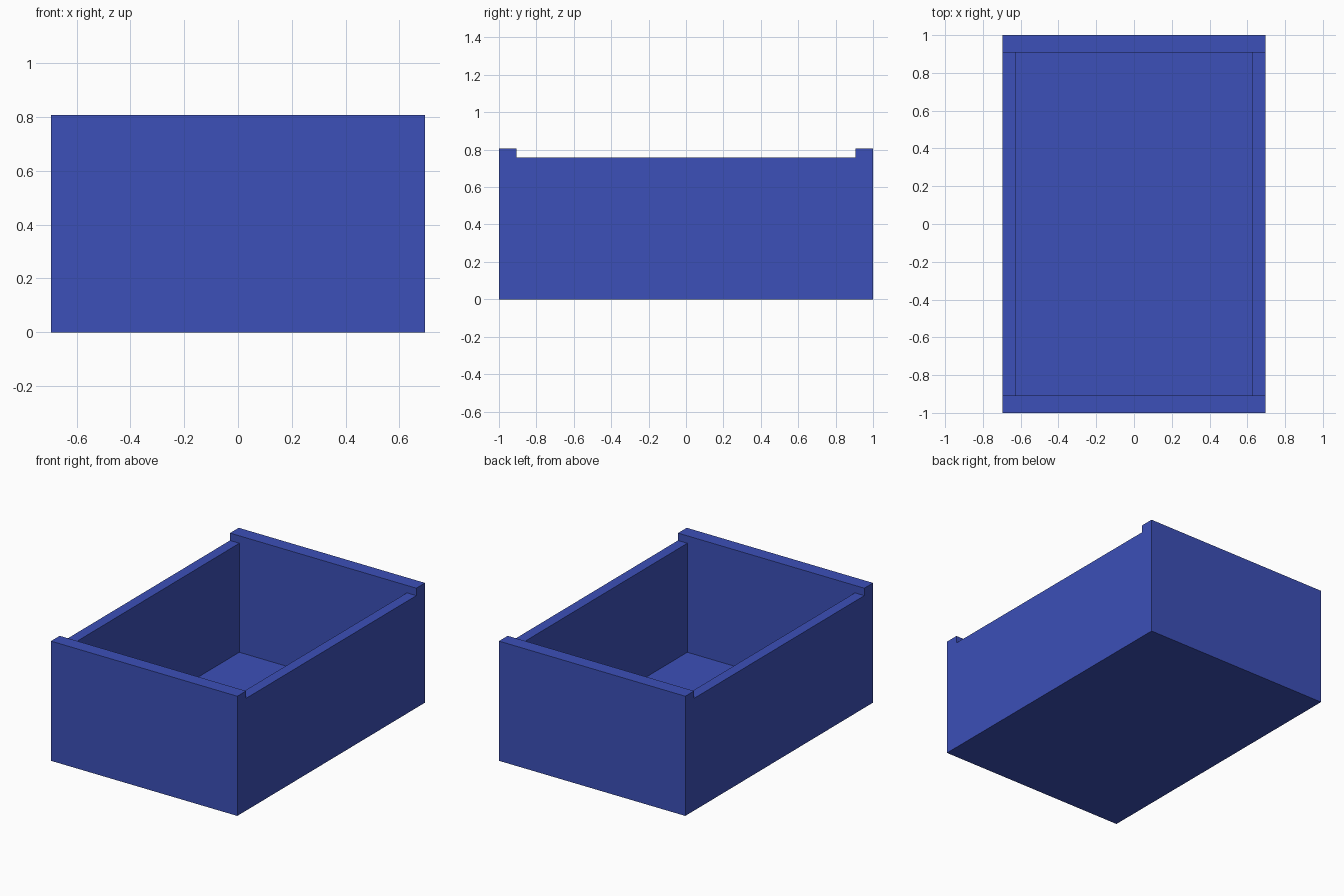
import bpy
import bmesh
from mathutils import Vector

if "Cube" in bpy.data.objects:
    bpy.data.objects.remove(bpy.data.objects["Cube"], do_unlink=True)

HALF_X, HALF_Y = 0.695, 1.0        # outer half sizes
IN_X, IN_Y = 0.625, 0.907          # inner half sizes
END_H, SIDE_H, FLOOR = 0.807, 0.757, 0.022
CLEAR = 0.2                        # how far the cutter pokes out

blue = bpy.data.materials.new("box blue")
blue.use_nodes = True
color = (0.045, 0.08, 0.48, 1.0)
blue.diffuse_color = color
blue.node_tree.nodes["Principled BSDF"].inputs["Base Color"].default_value = color


def extrude_along_y(name, profile, half_y):
    """Solid made from an x-z profile, centred on y = 0."""
    bm = bmesh.new()
    face = bm.faces.new([bm.verts.new((x, -half_y, z)) for x, z in profile])
    moved = bmesh.ops.extrude_face_region(bm, geom=[face])["geom"]
    bmesh.ops.translate(bm, vec=Vector((0, 2 * half_y, 0)),
                        verts=[v for v in moved if isinstance(v, bmesh.types.BMVert)])
    bmesh.ops.recalc_face_normals(bm, faces=bm.faces)
    mesh = bpy.data.meshes.new(name)
    bm.to_mesh(mesh)
    bm.free()
    mesh.materials.append(blue)
    obj = bpy.data.objects.new(name, mesh)
    bpy.context.collection.objects.link(obj)
    return obj


def mirrored(half):
    """Complete a right-hand profile with its left-hand reflection."""
    return half + [(-x, z) for x, z in reversed(half)]


# Outer block
box = extrude_along_y("open_box", mirrored([(HALF_X, 0), (HALF_X, END_H)]), HALF_Y)

# T-shaped cutter: the cavity, plus the lowered rims of the two side walls
wide, high = HALF_X + CLEAR, END_H + CLEAR
cutter = extrude_along_y("cavity_cutter", mirrored(
    [(IN_X, FLOOR), (IN_X, SIDE_H), (wide, SIDE_H), (wide, high)]), IN_Y)
cutter.hide_render = True

cut = box.modifiers.new("cavity", "BOOLEAN")
cut.operation = "DIFFERENCE"
cut.solver = "EXACT"
cut.object = cutter
bpy.context.view_layer.objects.active = box
bpy.ops.object.modifier_apply(modifier=cut.name)
bpy.data.objects.remove(cutter, do_unlink=True)
